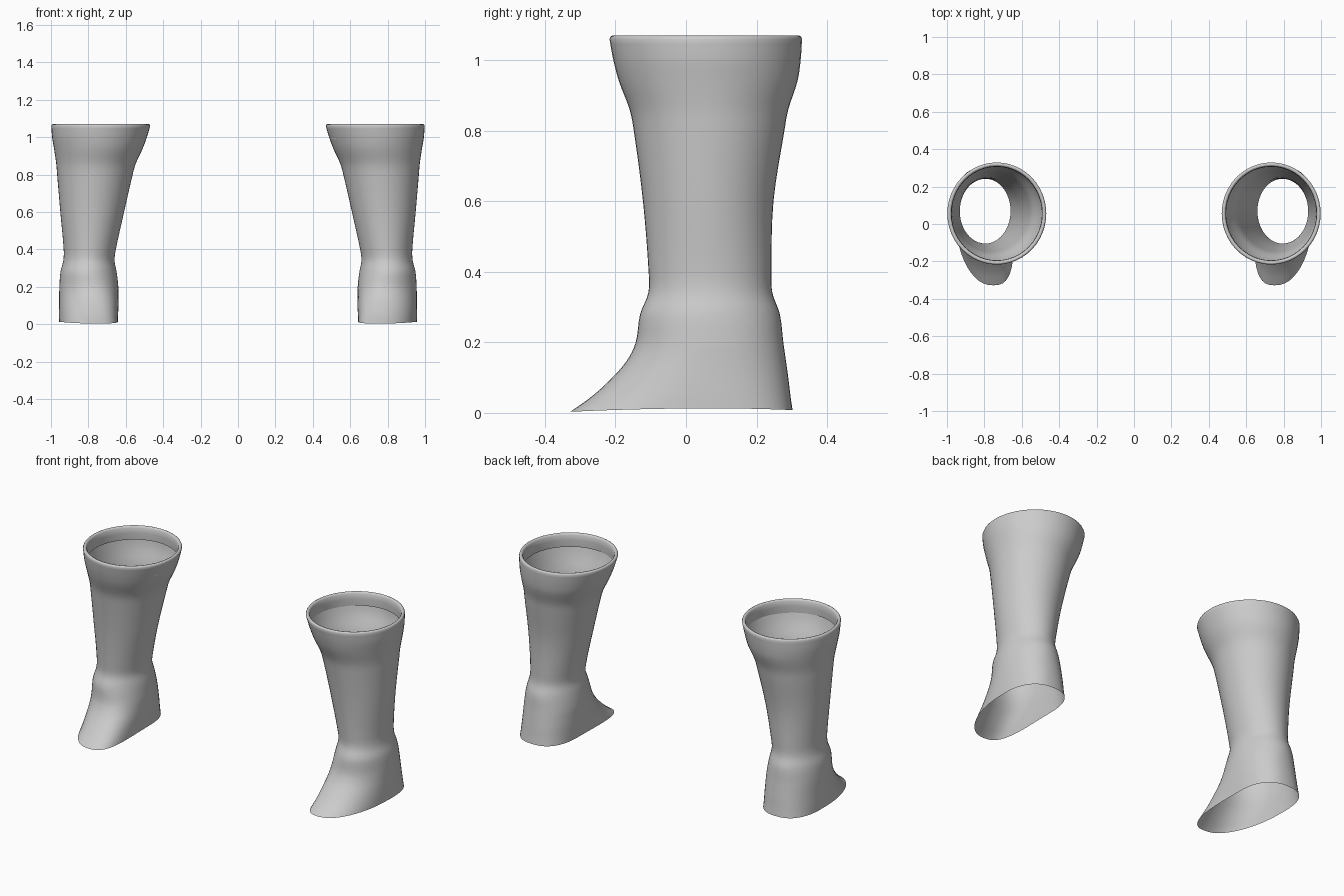
import bpy, bmesh, math

if "Cube" in bpy.data.objects:
    bpy.data.objects.remove(bpy.data.objects["Cube"])

# Boot sections: height, inner x, outer x, front y, back y
SECTIONS = [
    (0.008, 0.643, 0.958, -0.328, 0.302),
    (0.05, 0.641, 0.958, -0.268, 0.296),
    (0.10, 0.639, 0.957, -0.212, 0.290),
    (0.15, 0.639, 0.956, -0.168, 0.283),
    (0.20, 0.640, 0.955, -0.143, 0.276),
    (0.28, 0.649, 0.949, -0.130, 0.266),
    (0.34, 0.660, 0.934, -0.107, 0.245),
    (0.40, 0.653, 0.932, -0.106, 0.242),
    (0.60, 0.609, 0.950, -0.122, 0.248),
    (0.80, 0.563, 0.967, -0.148, 0.279),
    (0.86, 0.546, 0.972, -0.160, 0.290),
    (0.94, 0.509, 0.984, -0.190, 0.316),
    (1.00, 0.487, 0.994, -0.206, 0.325),
    (1.06, 0.469, 0.998, -0.217, 0.329),
]
# Rolled rim: inward inset and height
RIM = [(0.003, 1.067), (0.009, 1.070), (0.016, 1.068),
       (0.021, 1.060), (0.023, 1.03), (0.021, 0.99)]
SIDES = 48
STEPS = 4

grey = bpy.data.materials.new("boot grey")
grey.diffuse_color = (0.6, 0.6, 0.6, 1)
grey.use_nodes = True
grey.node_tree.nodes["Principled BSDF"].inputs["Base Color"].default_value = grey.diffuse_color


def smooth_sections():
    """Interpolate the sections with a smooth curve."""
    out = []
    last = len(SECTIONS) - 1
    for i in range(last):
        p = [SECTIONS[max(0, min(last, i + k))] for k in (-1, 0, 1, 2)]
        for s in range(STEPS):
            t = s / STEPS
            row = []
            for j in range(5):
                z0, z1, z2, z3 = (q[0] for q in p)
                a, b, c, d = (q[j] for q in p)
                h = z2 - z1
                m1 = (c - a) / (z2 - z0) * h
                m2 = (d - b) / (z3 - z1) * h
                row.append((2*t**3 - 3*t*t + 1) * b + (t**3 - 2*t*t + t) * m1
                           + (3*t*t - 2*t**3) * c + (t**3 - t*t) * m2)
            row[0] = p[1][0] + t * (p[2][0] - p[1][0])
            out.append(tuple(row))
    out.append(SECTIONS[-1])
    z, x0, x1, y0, y1 = SECTIONS[-1]
    for d, zz in RIM:
        out.append((zz, x0 + d, x1 - d, y0 + d, y1 - d))
    return out


def ring(section, side):
    """Egg-shaped section whose front bulges and turns into the toe."""
    z, x0, x1, y0, y1 = section
    foot = max(0.0, 1 - z / 0.28)
    cx, rx = (x0 + x1) / 2, (x1 - x0) / 2
    cy = (y0 + y1) / 2 * (1 - foot) + 0.08 * foot
    power = 2 / (2 + 0.5 * foot)
    pts = []
    for k in range(SIDES):
        a = 2 * math.pi * k / SIDES
        c, s = math.cos(a), math.sin(a)
        u = math.copysign(abs(c) ** power, c)
        v = math.copysign(abs(s) ** power, s)
        x = cx + rx * u
        y = cy + v * ((y1 - cy) if v > 0 else (cy - y0))
        if v < 0:
            x -= 0.05 * foot * v * v
        # Slight arch under the sole
        arch = foot * (0.005 * (1 - v * v) - (0.005 * v * v if v < 0 else 0))
        pts.append((side * x, y, z + arch))
    return pts


def boot(name, side):
    bm = bmesh.new()
    rows = [[bm.verts.new(p) for p in ring(s, side)] for s in smooth_sections()]
    for lo, hi in zip(rows, rows[1:]):
        for k in range(SIDES):
            n = (k + 1) % SIDES
            f = [lo[k], lo[n], hi[n], hi[k]]
            face = bm.faces.new(f if side > 0 else f[::-1])
            face.smooth = True
    mesh = bpy.data.meshes.new(name)
    bm.to_mesh(mesh)
    bm.free()
    mesh.materials.append(grey)
    obj = bpy.data.objects.new(name, mesh)
    bpy.context.collection.objects.link(obj)


boot("right_boot", 1)
boot("left_boot", -1)
